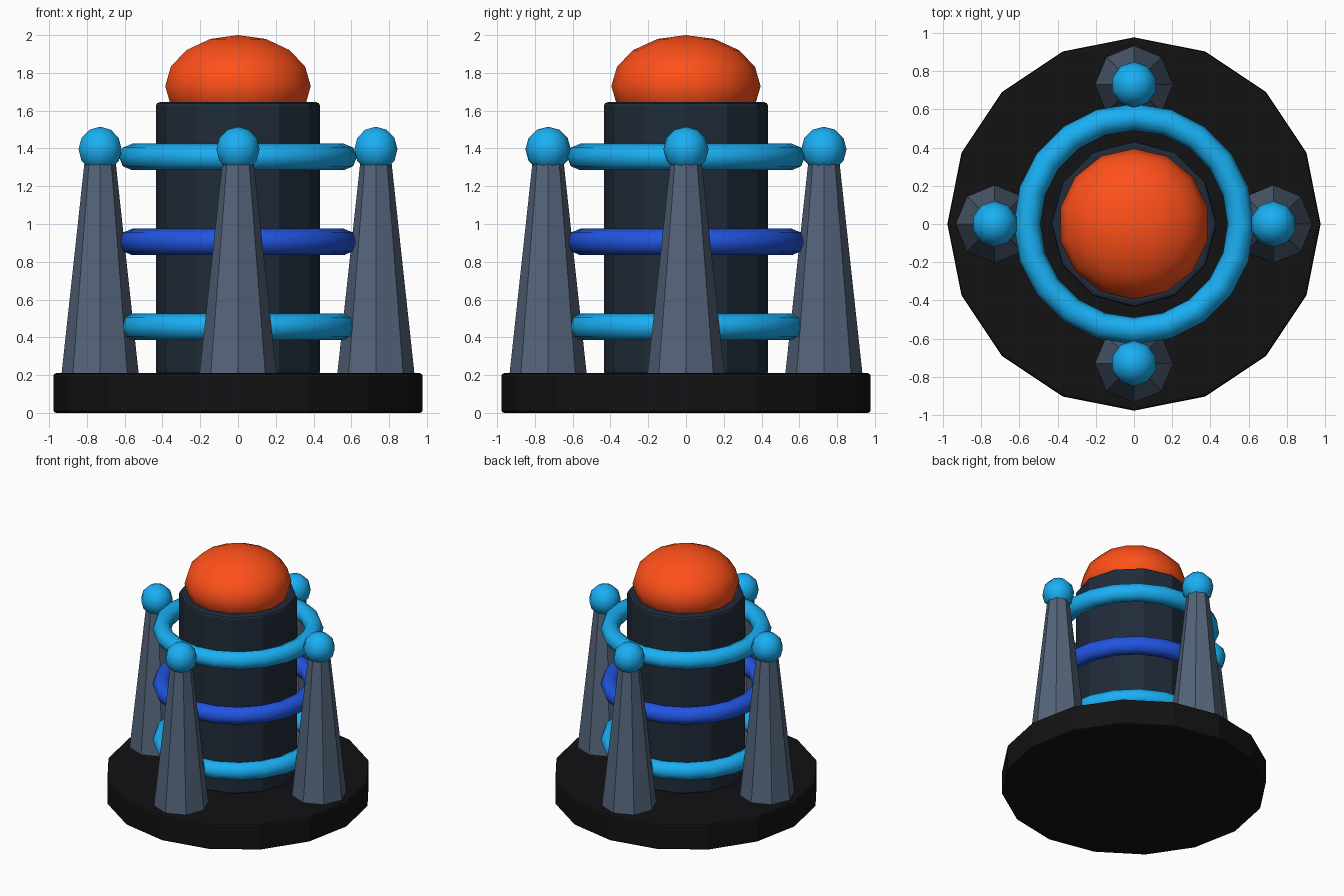
import bpy
import math

cube = bpy.data.objects.get("Cube")
if cube:
    bpy.data.objects.remove(cube, do_unlink=True)


def material(name, rgb):
    mat = bpy.data.materials.new(name)
    mat.use_nodes = True
    color = (*rgb, 1.0)
    mat.diffuse_color = color
    mat.node_tree.nodes["Principled BSDF"].inputs["Base Color"].default_value = color
    return mat


black = material("black", (0.006, 0.006, 0.007))
slate = material("dark slate", (0.014, 0.024, 0.04))
steel = material("steel", (0.09, 0.13, 0.2))
cyan = material("cyan", (0.01, 0.43, 0.9))
blue = material("blue", (0.015, 0.09, 0.75))
orange = material("orange", (1.0, 0.08, 0.01))


def finish(name, mat, smooth=False):
    obj = bpy.context.object
    obj.name = name
    obj.data.materials.append(mat)
    if smooth:
        bpy.ops.object.shade_smooth()
    return obj


def column(name, mat, sides, bottom, top, r1, r2, x=0, y=0, bevel=0):
    bpy.ops.mesh.primitive_cone_add(
        vertices=sides, radius1=r1, radius2=r2, depth=top - bottom,
        location=(x, y, (bottom + top) / 2))
    obj = finish(name, mat)
    if bevel:
        mod = obj.modifiers.new("rim bevel", 'BEVEL')
        mod.width = bevel
        mod.segments = 2
        mod.limit_method = 'ANGLE'
        mod.angle_limit = math.radians(50)


def ball(name, mat, segments, rings, radius, location, squash=1.0):
    bpy.ops.mesh.primitive_uv_sphere_add(
        segments=segments, ring_count=rings, radius=radius, location=location)
    obj = finish(name, mat, smooth=True)
    obj.scale.z = squash


# Base plate, central core and dome
column("base", black, 16, 0, 0.21, 0.978, 0.978, bevel=0.015)
column("core", slate, 12, 0.2, 1.645, 0.435, 0.435, bevel=0.02)
ball("dome", orange, 14, 8, 0.395, (0, 0, 1.73), squash=0.27 / 0.395)

# Three coils around the core
for name, z, mat in (("lower_ring", 0.455, cyan),
                     ("middle_ring", 0.905, blue),
                     ("upper_ring", 1.355, cyan)):
    bpy.ops.mesh.primitive_torus_add(
        major_segments=20, minor_segments=8, major_radius=0.56,
        minor_radius=0.07, location=(0, 0, z))
    finish(name, mat, smooth=True)

# Four tapered pylons, each with a ball on top
for side, dx, dy in (("left", 1, 0), ("right", -1, 0),
                     ("front", 0, -1), ("back", 0, 1)):
    x, y = dx * 0.73, dy * 0.73
    column(side + "_pylon", steel, 8, 0.2, 1.37, 0.205, 0.078, x, y)
    ball(side + "_pylon_ball", cyan, 10, 6, 0.12, (x, y, 1.395))
